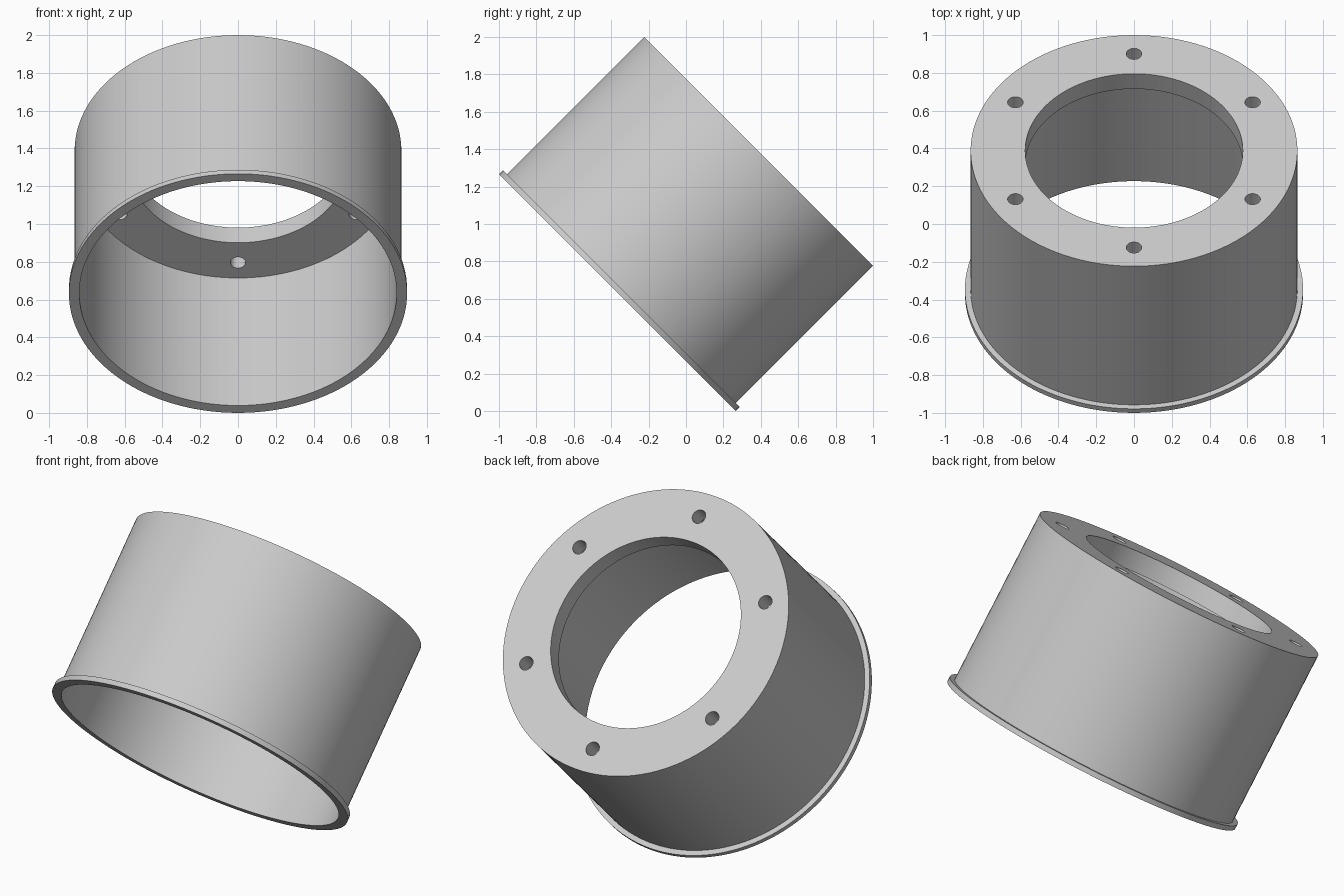
import bpy, bmesh, math
from mathutils import Matrix, Vector

if "Cube" in bpy.data.objects:
    bpy.data.objects.remove(bpy.data.objects["Cube"])

SEG = 128
TILT = Matrix.Translation((0, -0.367, 0.633)) @ Matrix.Rotation(math.radians(-45), 4, 'X')

grey = bpy.data.materials.new("light_grey")
grey.diffuse_color = (0.6, 0.6, 0.6, 1)
grey.use_nodes = True
grey.node_tree.nodes["Principled BSDF"].inputs["Base Color"].default_value = grey.diffuse_color


def add_object(name, bm):
    bmesh.ops.recalc_face_normals(bm, faces=bm.faces)
    mesh = bpy.data.meshes.new(name)
    bm.to_mesh(mesh)
    bm.free()
    mesh.materials.append(grey)
    ob = bpy.data.objects.new(name, mesh)
    bpy.context.collection.objects.link(ob)
    return ob


# Flanged cup: closed (radius, height) section turned around its axis
profile = [(0.84, 0), (0.895, 0), (0.895, 0.03), (0.865, 0.03),
           (0.865, 1.068), (0.576, 1.068), (0.576, 0.955), (0.84, 0.955)]
bm = bmesh.new()
rings = [[bm.verts.new((r * math.cos(2 * math.pi * i / SEG),
                        r * math.sin(2 * math.pi * i / SEG), z))
          for i in range(SEG)] for r, z in profile]
for k, ring in enumerate(rings):
    nxt = rings[(k + 1) % len(rings)]
    for i in range(SEG):
        j = (i + 1) % SEG
        bm.faces.new((ring[i], ring[j], nxt[j], nxt[i]))
housing = add_object("flanged_housing", bm)

# Six bolt holes through the end plate
bm = bmesh.new()
for i in range(6):
    a = math.radians(90 + 60 * i)
    pos = Vector((0.725 * math.cos(a), 0.725 * math.sin(a), 1.01))
    bmesh.ops.create_cone(bm, cap_ends=True, segments=32, radius1=0.041,
                          radius2=0.041, depth=0.3, matrix=Matrix.Translation(pos))
cutter = add_object("bolt_hole_cutter", bm)

mod = housing.modifiers.new("bolt_holes", 'BOOLEAN')
mod.operation = 'DIFFERENCE'
mod.solver = 'EXACT'
mod.object = cutter
bpy.context.view_layer.objects.active = housing
housing.select_set(True)
bpy.ops.object.modifier_apply(modifier=mod.name)
bpy.data.objects.remove(cutter)

# Smooth walls, crisp rims, then tilt the whole part
bpy.ops.object.shade_smooth_by_angle(angle=math.radians(30))
housing.matrix_world = TILT
